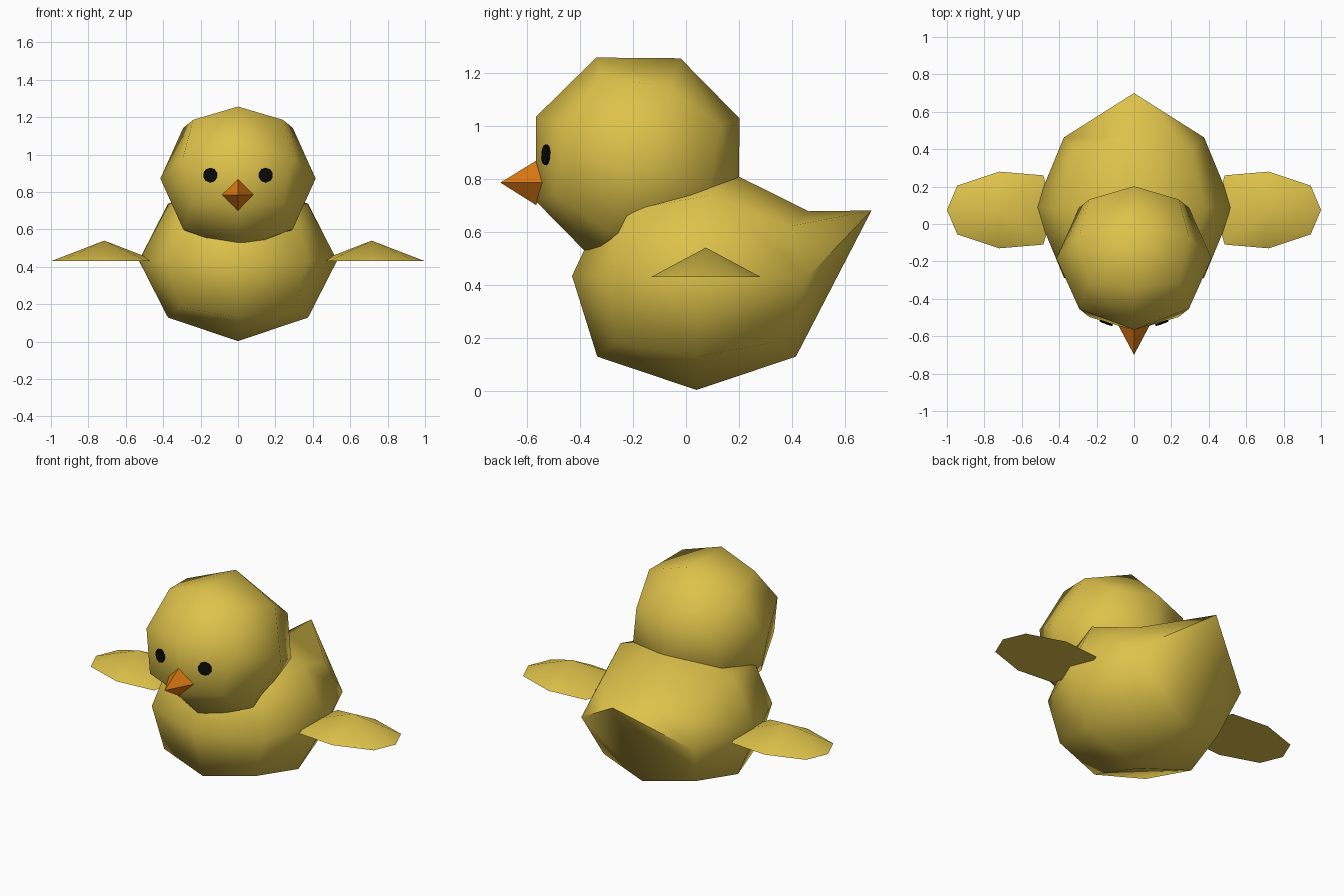
import bpy, bmesh, math
from mathutils import Vector, Matrix

if "Cube" in bpy.data.objects:
    bpy.data.objects.remove(bpy.data.objects["Cube"])


def material(name, rgb):
    m = bpy.data.materials.new(name)
    m.diffuse_color = (*rgb, 1)
    m.use_nodes = True
    m.node_tree.nodes["Principled BSDF"].inputs["Base Color"].default_value = m.diffuse_color
    return m


YELLOW = material("down_yellow", (0.73, 0.54, 0.07))
ORANGE = material("beak_orange", (0.72, 0.19, 0.006))
BLACK = material("eye_black", (0.003, 0.003, 0.003))


def finish(name, bm, mat, angle=None):
    bmesh.ops.recalc_face_normals(bm, faces=bm.faces)
    mesh = bpy.data.meshes.new(name)
    bm.to_mesh(mesh)
    bm.free()
    mesh.materials.append(mat)
    ob = bpy.data.objects.new(name, mesh)
    bpy.context.collection.objects.link(ob)
    if angle:
        bpy.ops.object.select_all(action='DESELECT')
        ob.select_set(True)
        bpy.context.view_layer.objects.active = ob
        bpy.ops.object.shade_smooth_by_angle(angle=math.radians(angle))
    return ob


def ball():
    """Cube split once and rounded to a unit sphere."""
    bm = bmesh.new()
    bmesh.ops.create_cube(bm, size=2)
    bmesh.ops.subdivide_edges(bm, edges=bm.edges[:], cuts=1, use_grid_fill=True)
    for v in bm.verts:
        v.co.normalize()
    return bm


def cone(rim, apex):
    """Closed fan from a rim loop to an apex."""
    bm = bmesh.new()
    ring = [bm.verts.new(p) for p in rim]
    tip = bm.verts.new(apex)
    for i, v in enumerate(ring):
        bm.faces.new((v, ring[(i + 1) % len(ring)], tip))
    bm.faces.new(ring[::-1])
    return bm


# Body: squashed ball, rear point drawn up into the tail
bm = ball()
for v in bm.verts:
    n = v.co.copy()
    shift = 0.04 if n.z < -0.1 else 0.088
    v.co = Vector((n.x * 0.53, n.y * 0.53 + shift, 0.433 + n.z * 0.43))
    if n.y > 0.9:
        v.co = Vector((0, 0.70, 0.68))
    elif n.y > 0.3 and n.z > 0.3:
        v.co.z -= 0.06
    elif n.y < -0.9:
        v.co.y = -0.43
finish("body", bm, YELLOW, 80)

# Head: ball tipped backwards
bm = ball()
bmesh.ops.transform(bm, verts=bm.verts, matrix=Matrix.Translation((0, -0.183, 0.872))
                    @ Matrix.Rotation(math.radians(-23), 4, 'X') @ Matrix.Scale(0.415, 4))
finish("head", bm, YELLOW, 80)

# Beak: four-sided point
finish("beak", cone([(-0.085, -0.54, 0.785), (0, -0.565, 0.70),
                     (0.085, -0.54, 0.785), (0, -0.565, 0.868)],
                    (0, -0.70, 0.785)), ORANGE)

# Wings and eyes, one per side
WING_RIM = [(1.0, 0.075), (0.945, 0.205), (0.72, 0.28), (0.485, 0.26),
            (0.43, 0.075), (0.485, -0.11), (0.72, -0.13), (0.945, -0.055)]
for side, s in (("left", 1), ("right", -1)):
    finish(side + "_wing", cone([(s * x, y, 0.43) for x, y in WING_RIM],
                                (s * 0.715, 0.075, 0.54)), YELLOW, 60)
    bm = bmesh.new()
    bmesh.ops.create_cone(bm, cap_ends=True, segments=10, radius1=0.039,
                          radius2=0.039, depth=0.009)
    turn = Vector((s * 0.335, -0.94, 0.05)).to_track_quat('Z', 'Y').to_matrix().to_4x4()
    bmesh.ops.transform(bm, verts=bm.verts,
                        matrix=Matrix.Translation((s * 0.149, -0.529, 0.89)) @ turn)
    finish(side + "_eye", bm, BLACK)
